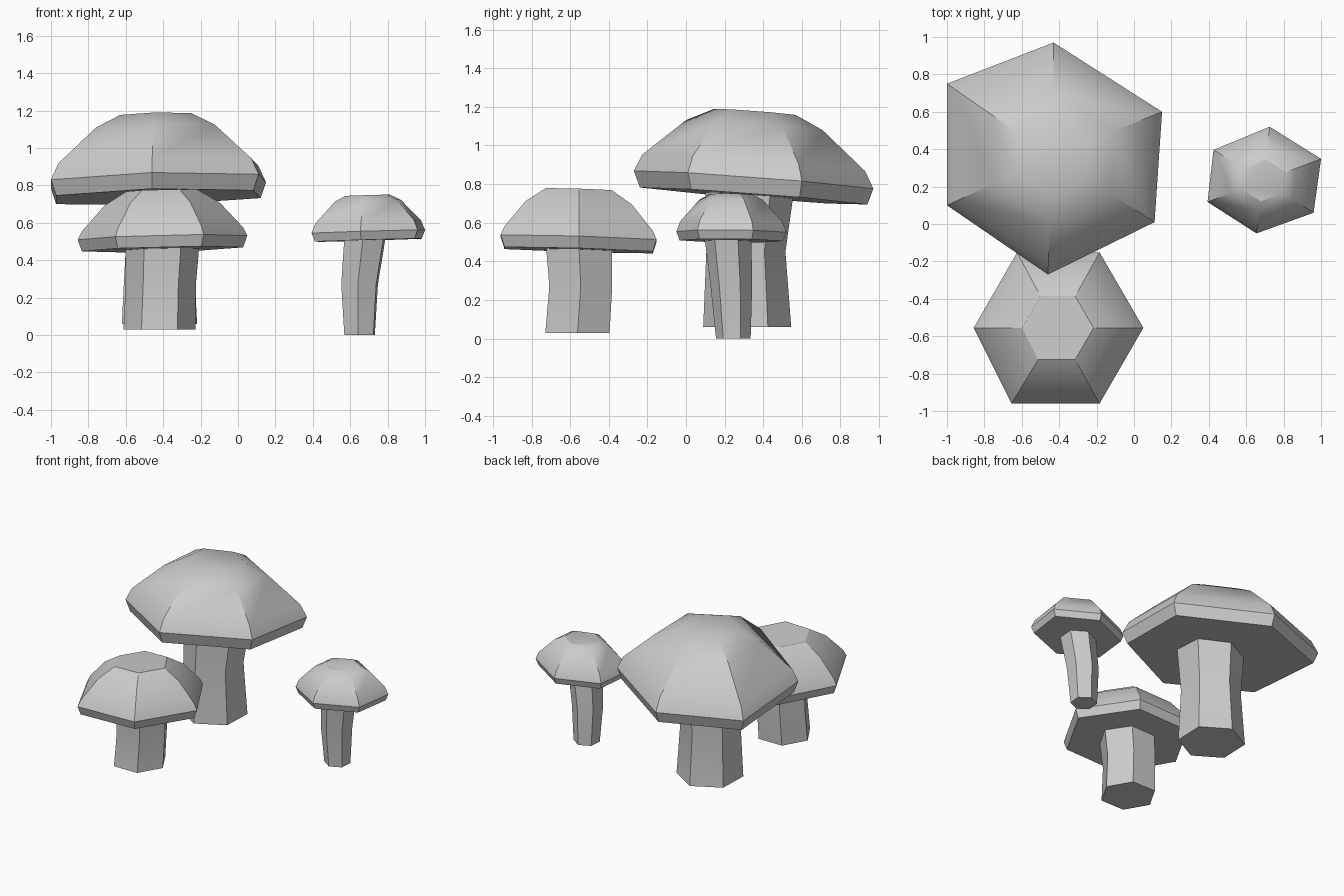
import bpy, bmesh
from math import cos, sin, radians

if "Cube" in bpy.data.objects:
    bpy.data.objects.remove(bpy.data.objects["Cube"])


def loft(name, rings, smooth_angle):
    """Skin a stack of rings and close both ends."""
    bm = bmesh.new()
    loops = [[bm.verts.new(p) for p in ring] for ring in rings]
    for a, b in zip(loops, loops[1:]):
        for i in range(len(a)):
            j = (i + 1) % len(a)
            bm.faces.new((a[i], a[j], b[j], b[i]))
    bm.faces.new(loops[0][::-1])
    bm.faces.new(loops[-1])
    bmesh.ops.recalc_face_normals(bm, faces=bm.faces)
    mesh = bpy.data.meshes.new(name)
    bm.to_mesh(mesh)
    bm.free()
    obj = bpy.data.objects.new(name, mesh)
    bpy.context.collection.objects.link(obj)
    bpy.ops.object.select_all(action='DESELECT')
    obj.select_set(True)
    bpy.context.view_layer.objects.active = obj
    bpy.ops.object.shade_smooth_by_angle(angle=radians(smooth_angle))


def cap(name, rim, levels, slope):
    """Rim outline scaled through (scale, height) levels, with a slight tilt."""
    cx = sum(p[0] for p in rim) / len(rim)
    cy = sum(p[1] for p in rim) / len(rim)
    rings = []
    for s, z in levels:
        ring = []
        for x, y in rim:
            dx, dy = (x - cx) * s, (y - cy) * s
            ring.append((cx + dx, cy + dy, z + slope[0] * dx + slope[1] * dy))
        rings.append(ring)
    loft(name, rings, 30)


def stem(name, sections, phase):
    """Six-sided stem through (x, y, z, radius) sections."""
    angles = [radians(phase + 60 * i) for i in range(6)]
    loft(name, [[(x + r * cos(a), y + r * sin(a), z) for a in angles]
                for x, y, z, r in sections], 20)


# Large mushroom at the back
cap("large_cap",
    [(0.15, 0.60), (-0.43, 0.97), (-1.0, 0.75), (-1.0, 0.10), (-0.46, -0.27), (0.11, 0.01)],
    [(0.95, 0.738), (1.0, 0.822), (0.93, 0.91), (0.57, 1.105), (0.34, 1.174)],
    (0.02, -0.075))
stem("large_stem",
     [(-0.42, 0.317, 0.06, 0.228), (-0.42, 0.31, 0.45, 0.205), (-0.40, 0.33, 0.77, 0.23)], 28)

# Medium mushroom at the front
cap("medium_cap",
    [(0.05, -0.555), (-0.184, -0.152), (-0.625, -0.152), (-0.857, -0.555),
     (-0.655, -0.96), (-0.184, -0.96)],
    [(0.95, 0.458), (1.0, 0.52), (0.95, 0.565), (0.68, 0.70), (0.42, 0.772)],
    (0.025, -0.03))
stem("medium_stem",
     [(-0.42, -0.562, 0.03, 0.192), (-0.413, -0.545, 0.27, 0.188), (-0.403, -0.555, 0.49, 0.197)], 0)

# Small mushroom at the right
cap("small_cap",
    [(1.0, 0.348), (0.725, 0.52), (0.425, 0.396), (0.393, 0.118), (0.655, -0.05), (0.96, 0.06)],
    [(0.94, 0.507), (1.0, 0.553), (0.93, 0.605), (0.58, 0.718), (0.39, 0.747)],
    (0.03, -0.01))
stem("small_stem",
     [(0.65, 0.245, 0.0, 0.09), (0.65, 0.235, 0.27, 0.108), (0.68, 0.217, 0.53, 0.122)], 25)
